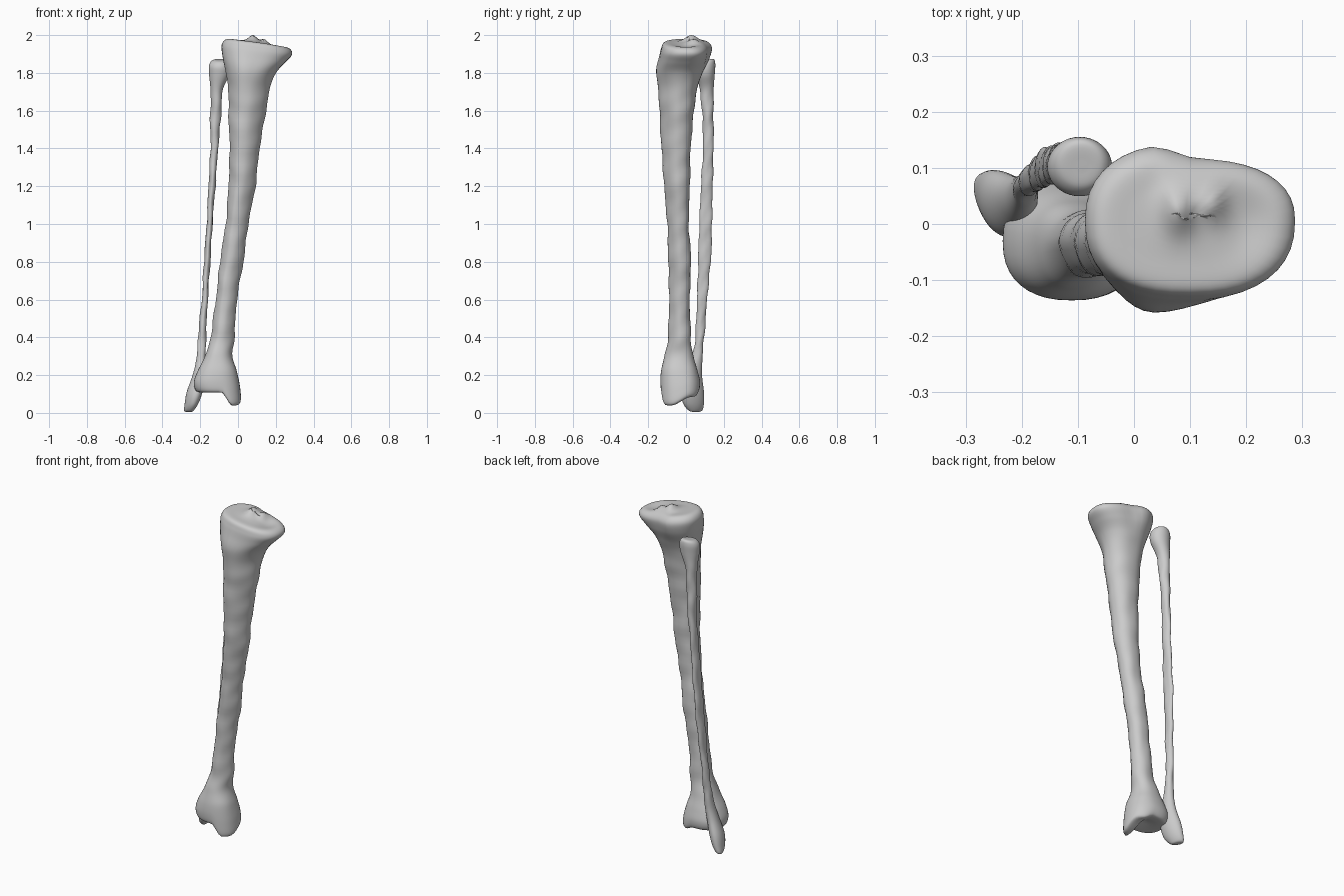
import bpy
import bmesh
from math import sin, cos, pi, exp

cube = bpy.data.objects.get("Cube")
if cube:
    bpy.data.objects.remove(cube, do_unlink=True)

SIDES = 40
STEPS = 7

bone = bpy.data.materials.new("bone_grey")
bone.use_nodes = True
colour = (0.6, 0.6, 0.6, 1)
bone.diffuse_color = colour
bone.node_tree.nodes["Principled BSDF"].inputs["Base Color"].default_value = colour


def smooth(low, high, value):
    t = min(1, max(0, (value - low) / (high - low)))
    return t * t * (3 - 2 * t)


def signed_power(value, power):
    return abs(value) ** power * (1 if value >= 0 else -1)


def catmull(p0, p1, p2, p3, t):
    return [b + t / 2 * (c - a + t * (2*a - 5*b + 4*c - d + t * (3*(b - c) + d - a)))
            for a, b, c, d in zip(p0, p1, p2, p3)]


def resample(rows):
    """Smoothly fill in sections between the given ones."""
    padded = [rows[0], *rows, rows[-1]]
    sections = []
    for i in range(len(rows) - 1):
        for step in range(STEPS):
            sections.append(catmull(*padded[i:i + 4], step / STEPS))
    return sections + [rows[-1]]


def loft(name, rows, section, sculpt):
    """Skin sections given as (z, left x, right x, front y, back y)."""
    bm = bmesh.new()
    rings = []
    for z, x0, x1, y0, y1 in resample(rows):
        ring = []
        for i in range(SIDES):
            u, v = section(2 * pi * i / SIDES, z)
            x = (x0 + x1) / 2 + u * (x1 - x0) / 2
            y = (y0 + y1) / 2 + v * (y1 - y0) / 2
            ring.append(bm.verts.new(sculpt(x, y, z, u, v)))
        rings.append(ring)
    for lower, upper in zip(rings, rings[1:]):
        for i in range(SIDES):
            j = (i + 1) % SIDES
            bm.faces.new((lower[i], lower[j], upper[j], upper[i]))
    bm.faces.new(rings[0])
    bm.faces.new(rings[-1])
    bmesh.ops.recalc_face_normals(bm, faces=bm.faces)
    for face in bm.faces:
        face.smooth = True
    mesh = bpy.data.meshes.new(name)
    bm.to_mesh(mesh)
    bm.free()
    mesh.materials.append(bone)
    obj = bpy.data.objects.new(name, mesh)
    bpy.context.collection.objects.link(obj)
    return obj


def ripple(x, y, z, u, v, size):
    """Slight unevenness along the shaft."""
    wave = sin(31 * z + 2 * u) + 0.7 * sin(53 * z - 3 * v) + 0.5 * sin(17 * z + 4 * u * v)
    return x + u * wave * size, y + v * wave * size


# Shin bone: triangular shaft with a front crest, flared at both ends
def shin_section(angle, z):
    u, v = signed_power(cos(angle), 0.85), signed_power(sin(angle), 0.85)
    shaft = smooth(0.2, 0.45, z) * (1 - smooth(1.72, 1.88, z))
    front = max(0, -v)
    u = u * (1 - 0.3 * shaft * front) - 0.15 * shaft * front * front
    return u, v


def shin_sculpt(x, y, z, u, v):
    shaft = smooth(0.15, 0.4, z) * (1 - smooth(1.6, 1.85, z))
    x, y = ripple(x, y, z, u, v, 0.0018 * shaft)
    # Upper end: hollow behind, tuberosity in front, tilted plateau, central spines
    top = smooth(1.76, 1.92, z)
    back = max(0, v)
    y -= top * back * 0.028 * smooth(0.02, 0.12, x)
    tuber = exp(-((z - 1.83) / 0.07) ** 2 - ((x - 0.02) / 0.06) ** 2)
    y -= 0.012 * tuber * max(0, -v)
    spines = exp(-((x - 0.08) / 0.03) ** 2 - ((y - 0.03) / 0.045) ** 2)
    spines += 0.7 * exp(-((x - 0.14) / 0.022) ** 2 - ((y - 0.04) / 0.035) ** 2)
    dish = exp(-((x - 0.2) / 0.05) ** 2 - (y / 0.06) ** 2)
    plateau = smooth(1.935, 1.96, z)
    rise = top * -0.13 * (x - 0.1) + plateau * (0.034 * spines - 0.012 * dish)
    # Lower end: inner ankle knob reaching down
    low = 1 - smooth(0.105, 0.24, z)
    knob = smooth(-0.09, -0.03, x) * (1 - 0.65 * smooth(-0.08, 0.03, y))
    return x, y, z + rise - 0.07 * low * knob


shin_rows = [
    (.12, -.11, -.09, -.04, -.02),
    (.11, -.18, -.03, -.10, .03),
    (.115, -.22, .012, -.128, .065),
    (.16, -.234, .012, -.136, .075),
    (.22, -.215, -.005, -.132, .062),
    (.3, -.175, -.028, -.115, .04),
    (.4, -.145, -.02, -.095, .025),
    (.6, -.118, -.005, -.09, .02),
    (.8, -.095, .028, -.093, .026),
    (1, -.066, .055, -.1, .015),
    (1.2, -.05, .092, -.115, .02),
    (1.4, -.045, .115, -.13, .025),
    (1.6, -.05, .148, -.14, .042),
    (1.72, -.052, .17, -.147, .06),
    (1.8, -.065, .2, -.15, .09),
    (1.87, -.082, .25, -.14, .13),
    (1.925, -.086, .287, -.132, .144),
    (1.958, -.06, .262, -.115, .12),
    (1.962, 0, .19, -.06, .07),
    (1.964, .08, .1, .01, .03),
]
loft("shin_bone", shin_rows, shin_section, shin_sculpt)


# Calf bone: slender shaft, rounded head, pointed outer ankle
def calf_section(angle, z):
    return cos(angle), sin(angle)


def calf_sculpt(x, y, z, u, v):
    shaft = smooth(0.15, 0.4, z) * (1 - smooth(1.65, 1.8, z))
    x, y = ripple(x, y, z, u, v, 0.0017 * shaft)
    # Twist the ankle end so its outer edge lies further back
    low = 1 - smooth(0.1, 0.3, z)
    head = smooth(1.78, 1.86, z)
    return x - 0.012 * low * v, y, z + head * 0.2 * (y - 0.1)


calf_rows = [
    (.005, -.268, -.255, .045, .06),
    (.012, -.282, -.238, .015, .085),
    (.05, -.28, -.212, -.015, .095),
    (.11, -.27, -.19, -.023, .095),
    (.2, -.24, -.175, .0, .085),
    (.3, -.218, -.17, .03, .088),
    (.4, -.212, -.17, .05, .095),
    (.6, -.192, -.16, .058, .112),
    (.8, -.18, -.147, .065, .13),
    (1, -.166, -.135, .07, .138),
    (1.2, -.156, -.12, .08, .14),
    (1.4, -.146, -.105, .09, .146),
    (1.55, -.147, -.092, .088, .145),
    (1.7, -.145, -.082, .075, .146),
    (1.79, -.153, -.045, .055, .152),
    (1.84, -.153, -.04, .05, .155),
    (1.865, -.135, -.055, .065, .145),
    (1.868, -.1, -.085, .095, .11),
]
loft("calf_bone", calf_rows, calf_section, calf_sculpt)
